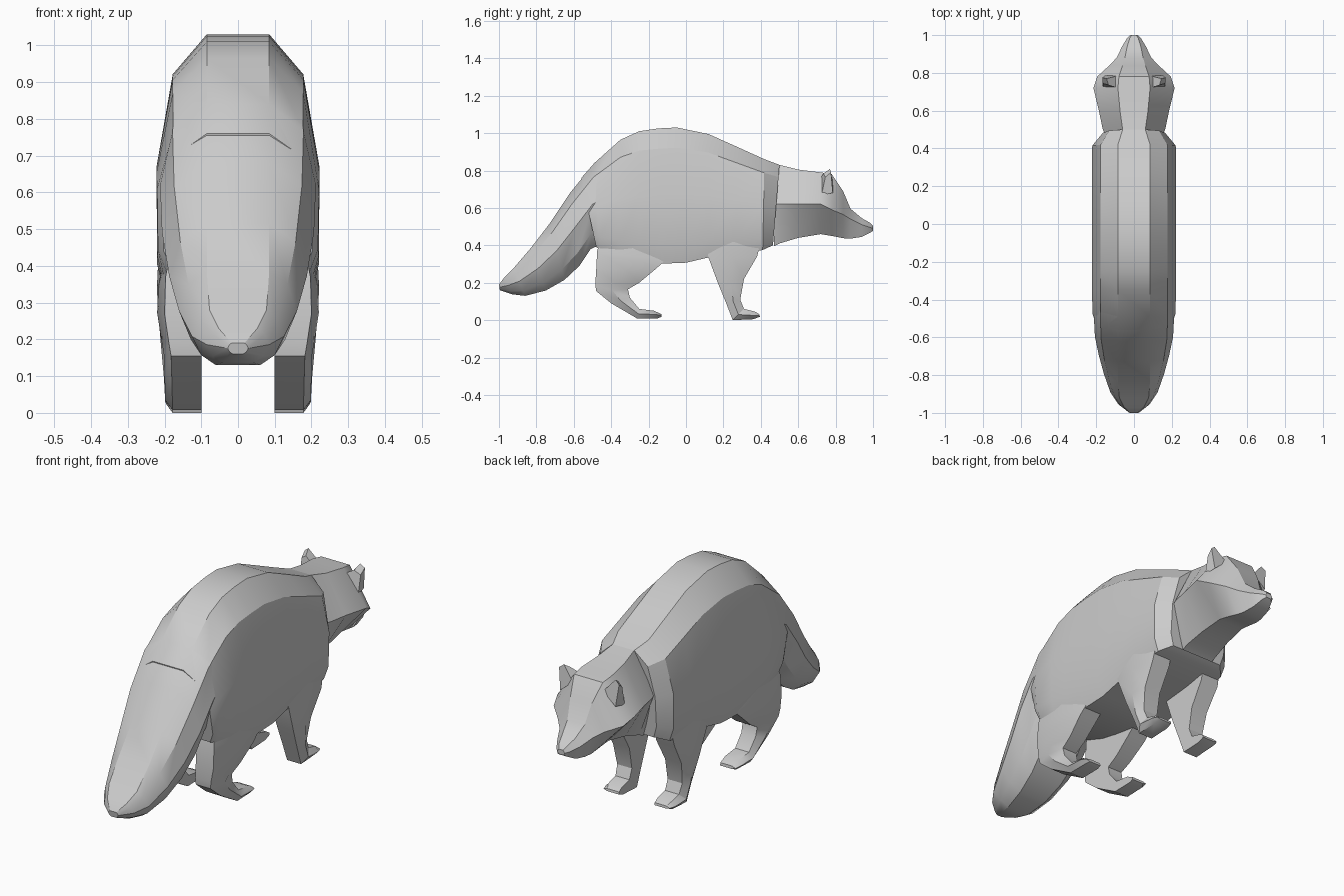
import bpy
import bmesh
import math
from mathutils import Vector

default = bpy.data.objects.get("Cube")
if default:
    bpy.data.objects.remove(default, do_unlink=True)

fur = bpy.data.materials.new("grey fur")
fur.use_nodes = True
colour = (0.6, 0.6, 0.6, 1.0)
fur.diffuse_color = colour
fur.node_tree.nodes["Principled BSDF"].inputs["Base Color"].default_value = colour


def loft(name, rings, angle=30):
    """Skin a list of equal rings of points and cap both ends."""
    bm = bmesh.new()
    loops = [[bm.verts.new(point) for point in ring] for ring in rings]
    count = len(loops[0])
    for first, second in zip(loops, loops[1:]):
        for i in range(count):
            j = (i + 1) % count
            bm.faces.new((first[i], first[j], second[j], second[i]))
    bm.faces.new(loops[0])
    bm.faces.new(loops[-1])
    bmesh.ops.recalc_face_normals(bm, faces=bm.faces)
    mesh = bpy.data.meshes.new(name)
    bm.to_mesh(mesh)
    bm.free()
    mesh.materials.append(fur)
    obj = bpy.data.objects.new(name, mesh)
    bpy.context.collection.objects.link(obj)
    bpy.ops.object.select_all(action="DESELECT")
    obj.select_set(True)
    bpy.context.view_layer.objects.active = obj
    bpy.ops.object.shade_smooth_by_angle(angle=math.radians(angle))
    return obj


def mirrored_ring(top, bottom, profile):
    """Ring in a tilted plane; profile holds (half width, share of the way down)."""
    top, bottom = Vector((0, *top)), Vector((0, *bottom))
    half = [(width, top.lerp(bottom, share)) for width, share in profile]
    right = [(-width, p.y, p.z) for width, p in half]
    left = [(width, p.y, p.z) for width, p in reversed(half)]
    return right + left


# Tail: tilted rounded sections growing towards the rump
tail_sections = [
    ((-1.0, .19), (-.995, .16), .028),
    ((-.97, .23), (-.93, .138), .085),
    ((-.92, .28), (-.86, .13), .125),
    ((-.83, .385), (-.75, .158), .16),
    ((-.73, .515), (-.65, .215), .187),
    ((-.62, .68), (-.57, .29), .207),
    ((-.49, .84), (-.51, .38), .212),
    ((-.38, .92), (-.42, .42), .205),
]
tail_rings = []
for top, bottom, w in tail_sections:
    profile = [(min(.085, w * .62), 0), (w * .84, .16), (w, .48), (w * .8, .82), (w * .48, 1)]
    tail_rings.append(mirrored_ring(top, bottom, profile))
loft("tail", tail_rings)

# Body: tall arched back with flat flanks, drawn in at the collar
body_sections = [
    ((-.56, .76), (-.48, .39), .205),
    ((-.49, .84), (-.46, .38), .22),
    ((-.35, .965), (-.35, .34), .222),
    ((-.25, 1.01), (-.25, .32), .222),
    ((-.15, 1.025), (-.13, .302), .222),
    ((-.05, 1.03), (0, .307), .222),
    ((.12, .995), (.12, .335), .222),
    ((.27, .928), (.27, .35), .222),
    ((.42, .86), (.41, .375), .221),
    ((.5, .83), (.465, .40), .165),
]
body_rings = []
for top, bottom, w in body_sections:
    ridge = .085 if w > .2 else .06
    profile = [(ridge, 0), (w * .8, .15), (w, .5), (w * .99, .86), (w * .88, 1)]
    body_rings.append(mirrored_ring(top, bottom, profile))
loft("body", body_rings)

# Head and neck: y, top, cheek height, bottom, then half widths of each
head_sections = [
    (.47, .835, .62, .395, .06, .15, .09),
    (.5, .83, .62, .41, .06, .165, .09),
    (.6, .805, .622, .44, .074, .186, .08),
    (.72, .79, .62, .46, .085, .215, .07),
    (.78, .78, .59, .45, .08, .195, .066),
    (.84, .69, .565, .438, .06, .13, .06),
    (.88, .595, .54, .436, .048, .092, .053),
    (.94, .545, .51, .445, .036, .063, .042),
    (.985, .52, .495, .468, .022, .036, .028),
    (1.0, .503, .49, .478, .012, .02, .014),
]
head_rings = []
for y, top, cheek, bottom, crown, wide, jaw in head_sections:
    share = (top - cheek) / (top - bottom)
    head_rings.append(mirrored_ring((y, top), (y, bottom), [(crown, 0), (wide, share), (jaw, 1)]))
loft("head", head_rings)

# Legs: pairs of back and front edge points from the hip down to the toes
hind_leg = [
    ((-.45, .46), (-.1, .42), .2),
    ((-.475, .37), (-.11, .32), .217),
    ((-.48, .27), (-.16, .275), .22),
    ((-.485, .19), (-.25, .2), .208),
    ((-.48, .155), (-.31, .165), .202),
    ((-.4, .09), (-.3, .12), .2),
    ((-.26, .008), (-.25, .06), .198),
    ((-.15, .01), (-.17, .05), .196),
    ((-.13, .018), (-.132, .032), .185),
]
front_leg = [
    ((.1, .45), (.41, .46), .215),
    ((.12, .335), (.38, .34), .221),
    ((.17, .2), (.31, .22), .212),
    ((.215, .09), (.29, .11), .202),
    ((.25, 0), (.31, .06), .198),
    ((.36, .005), (.37, .045), .196),
    ((.395, .018), (.393, .03), .185),
]


def leg_ring(back, front, outer, side):
    middle = [(a + b) / 2 for a, b in zip(back, front)]
    inner, edge = .1, outer - .02
    points = [(inner, *back), (edge, *back), (outer, *middle), (edge, *front), (inner, *front)]
    return [(side * x, y, z) for x, y, z in points]


# Ears: small wedges leaning outwards from the crown
ear_base = [(.085, .72, .76), (.165, .725, .67), (.155, .785, .68), (.085, .785, .74)]
ear_tip = [(.135, .735, .785), (.165, .745, .765), (.168, .775, .79), (.145, .77, .808)]

for label, side in (("left", 1), ("right", -1)):
    for part, sections in (("hind_leg", hind_leg), ("front_leg", front_leg)):
        loft(f"{label}_{part}", [leg_ring(*section, side) for section in sections])
    loft(f"{label}_ear", [[(side * x, y, z) for x, y, z in ring] for ring in (ear_base, ear_tip)])
